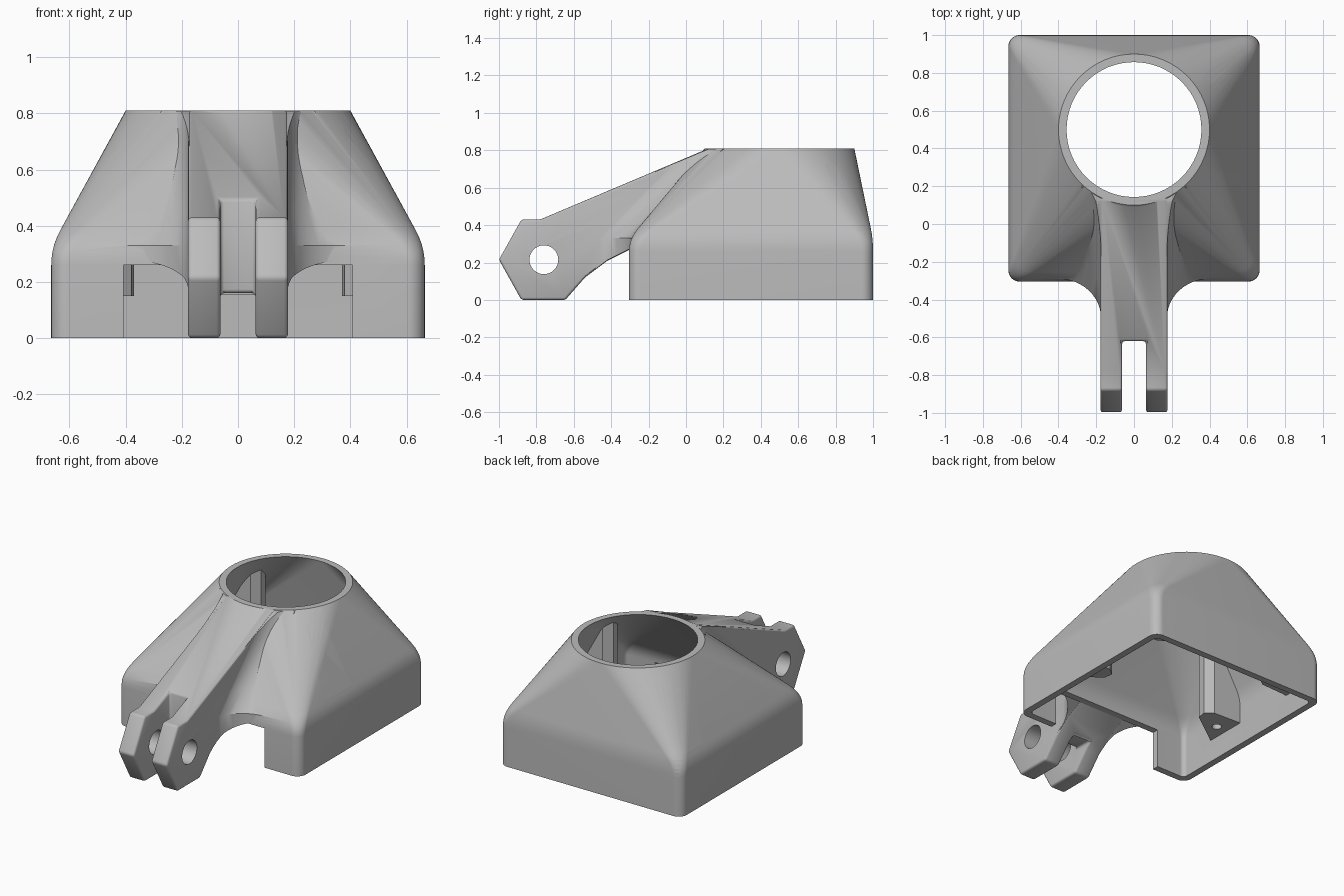
import bpy, bmesh
from math import cos, sin, pi
from mathutils import Vector

old = bpy.data.objects.get("Cube")
if old:
    bpy.data.objects.remove(old, do_unlink=True)

GREY = (0.5, 0.5, 0.5, 1)
mat = bpy.data.materials.new("plain grey")
mat.use_nodes = True
mat.diffuse_color = GREY
mat.node_tree.nodes["Principled BSDF"].inputs["Base Color"].default_value = GREY


def solid(name, rings):
    """Skin a stack of equal-length rings and cap both ends."""
    bm = bmesh.new()
    rows = [[bm.verts.new(p) for p in ring] for ring in rings]
    n = len(rows[0])
    for low, high in zip(rows, rows[1:]):
        for i in range(n):
            k = (i + 1) % n
            bm.faces.new((low[i], low[k], high[k], high[i]))
    bm.faces.new(rows[0][::-1])
    bm.faces.new(rows[-1])
    bmesh.ops.remove_doubles(bm, verts=bm.verts, dist=0.0002)
    bmesh.ops.recalc_face_normals(bm, faces=bm.faces)
    mesh = bpy.data.meshes.new(name)
    bm.to_mesh(mesh)
    bm.free()
    mesh.materials.append(mat)
    ob = bpy.data.objects.new(name, mesh)
    bpy.context.collection.objects.link(ob)
    return ob


def bake(ob):
    dg = bpy.context.evaluated_depsgraph_get()
    ob.data = bpy.data.meshes.new_from_object(ob.evaluated_get(dg))
    ob.modifiers.clear()


def combine(ob, other, how, keep=False):
    mod = ob.modifiers.new(how, 'BOOLEAN')
    mod.operation, mod.solver, mod.object = how, 'EXACT', other
    bake(ob)
    if not keep:
        bpy.data.objects.remove(other, do_unlink=True)


def bevel(ob, width):
    mod = ob.modifiers.new("bevel", 'BEVEL')
    mod.width, mod.segments, mod.angle_limit = width, 3, 0.6
    bake(ob)


def side_prism(name, profile, half):
    return solid(name, [[(x, y, z) for y, z in profile] for x in (-half, half)])


def plan_prism(name, outline, z0, z1):
    return solid(name, [[(x, y, z) for x, y in outline] for z in (z0, z1)])


def circle(cx, cy, r, n=32):
    return [(cx + r * cos(2 * pi * i / n), cy + r * sin(2 * pi * i / n)) for i in range(n)]


def hood(name, inset, corner, radius, z0, tail):
    """Rounded rectangle that rises straight, then closes to a circle."""
    rect, ring = [], []
    hx, hy, n = 0.665 - inset - corner, 0.6525 - inset - corner, 16
    for q, (sx, sy) in enumerate(((1, 1), (-1, 1), (-1, -1), (1, -1))):
        for j in range(n + 1):
            a = pi / 2 * (q + j / n)
            d = Vector((cos(a), sin(a), 0))
            rect.append(Vector((sx * hx, 0.3475 + sy * hy, 0)) + d * corner)
            ring.append(Vector((0, 0.5, 0.81)) + d * radius)
    up = Vector((0, 0, 1))
    knee = [p + up * 0.325 for p in rect]
    start = [p + up * 0.26 for p in rect]
    end = [k.lerp(c, 0.12) for k, c in zip(knee, ring)]
    rings = [[p + up * z0 for p in rect]]
    for s in range(6):
        t = s / 5
        rings.append([a.lerp(b, t).lerp(b.lerp(c, t), t)
                      for a, b, c in zip(start, knee, end)])
    rings.append(ring)
    if tail:
        rings.append([p + up * tail for p in ring])
    return solid(name, rings)


# Outer shell with the front opening
shell = hood("fan_duct_body", 0, 0.06, 0.4, 0, 0)
outer = shell.copy()
outer.data = shell.data.copy()
bpy.context.collection.objects.link(outer)
combine(shell, side_prism("opening", [(-0.4, -0.1), (-0.2, -0.1), (-0.2, 0.26), (-0.4, 0.26)], 0.408), 'DIFFERENCE')


# Arm with a hexagonal forked end
def arm_profile(d):
    return [(-1, 0.215), (-0.88, 0.43 - d), (-0.78, 0.43 - d), (0.12, 0.81 - d), (0.3, 0.81 - d),
            (0.3, 0.27 + d), (-0.3, 0.27 + d), (-0.42, 0.21 + d), (-0.54, 0.12 + d),
            (-0.645, d), (-0.88, d)]


arm = side_prism("arm", arm_profile(0), 0.178)
slot = [(-1.1, -0.1), (-0.48, -0.1), (-0.48, 0.16), (-0.62, 0.16), (-0.62, 0.7), (-1.1, 0.7)]
combine(arm, side_prism("slot", slot, 0.063), 'DIFFERENCE')
bevel(arm, 0.014)
combine(arm, side_prism("pin_hole", circle(-0.76, 0.215, 0.077), 0.3), 'DIFFERENCE')


# Flared root that blends the arm into the sloping front
def flare_ring(z):
    t = max(0, (z - 0.33) / 0.48)
    reach, wall, depth = 0.225 - 0.125 * t, -0.29 + 0.49 * t, 0.21 + 0.04 * t
    right = []
    for i in range(13):
        a = pi / 2 * i / 12
        right.append((0.174 + reach * (1 - cos(a)), wall - depth * (1 - sin(a))))
    right.append((0.174 + reach, 0.45))
    return [(x, y, z) for x, y in right] + [(-x, y, z) for x, y in reversed(right)]


root = solid("arm_root", [flare_ring(z) for z in (0, 0.33, 0.45, 0.57, 0.69, 0.81, 0.85)])
combine(root, side_prism("root_profile", arm_profile(0.003), 0.6), 'INTERSECT')
combine(shell, root, 'UNION')
combine(shell, arm, 'UNION')

# Hollow interior
combine(shell, hood("cavity", 0.045, 0.03, 0.357, -0.1, 0.1), 'DIFFERENCE')

# Four screw bosses inside, mirrored left-right and front-back
for sx in (-1, 1):
    for sy in (-1, 1):
        outline = [(0.64, 0.52), (0.64, 0.22), (0.42, 0.23), (0.37, 0.27), (0.38, 0.33)]
        post = plan_prism("screw_boss", [(sx * x, 0.5 + sy * y) for x, y in outline], 0.15, 0.78)
        combine(post, outer, 'INTERSECT', keep=True)
        combine(post, plan_prism("screw_hole", circle(sx * 0.54, 0.5 + sy * 0.35, 0.03, 16), 0.1, 0.35), 'DIFFERENCE')
        combine(shell, post, 'UNION')
bpy.data.objects.remove(outer, do_unlink=True)

# Shading
bpy.ops.object.select_all(action='DESELECT')
shell.select_set(True)
bpy.context.view_layer.objects.active = shell
bpy.ops.object.shade_smooth_by_angle(angle=0.5)
